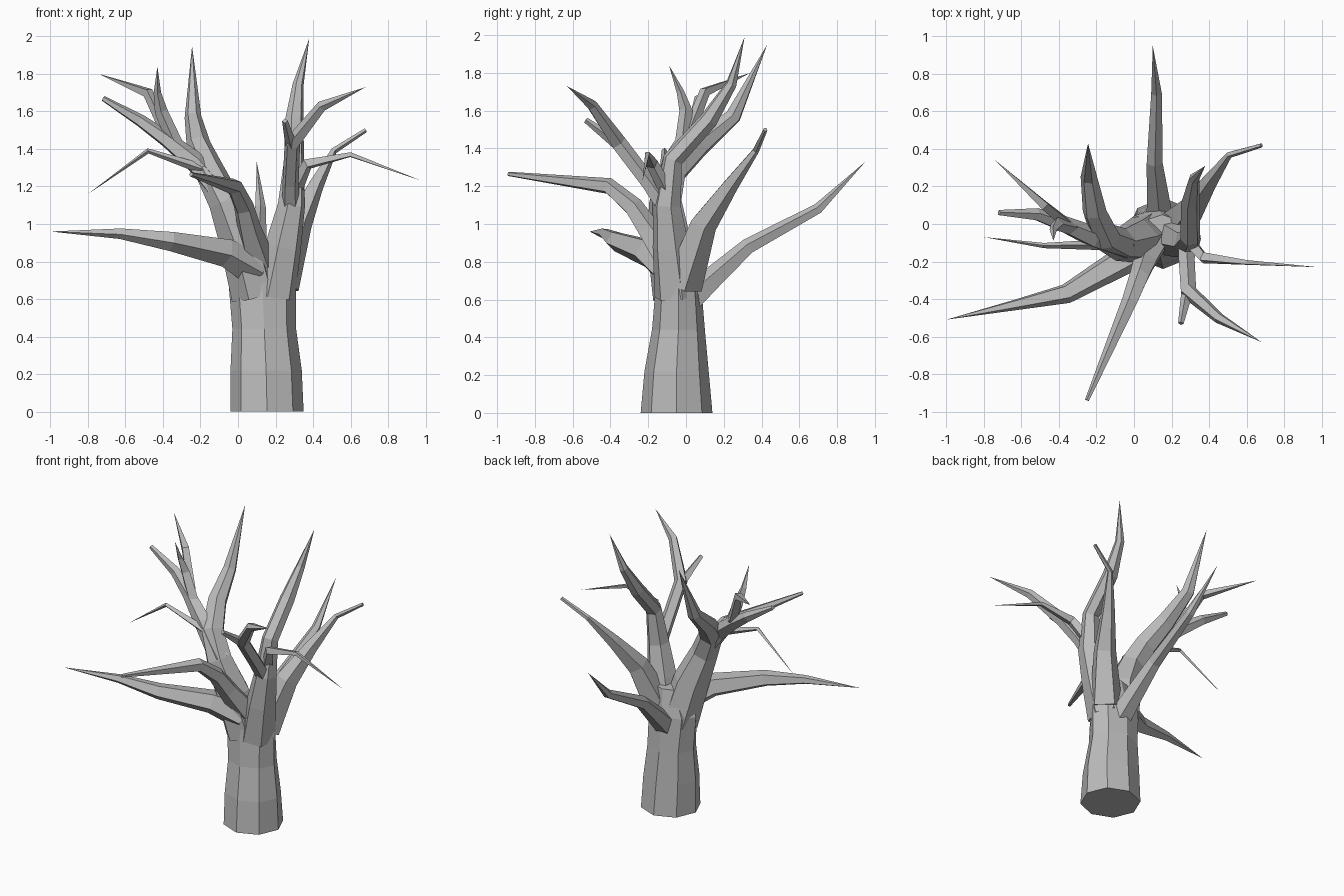
import bpy, bmesh, math
from mathutils import Vector

default_cube = bpy.data.objects.get("Cube")
if default_cube:
    bpy.data.objects.remove(default_cube, do_unlink=True)

bark = bpy.data.materials.new("grey bark")
bark.use_nodes = True
bark.diffuse_color = (.5, .5, .5, 1)
bark.node_tree.nodes["Principled BSDF"].inputs["Base Color"].default_value = bark.diffuse_color


def loft(name, rings):
    """Bridge equal rings of points; a ring of one point closes to a tip."""
    bm = bmesh.new()
    loops = [[bm.verts.new(point) for point in ring] for ring in rings]
    sides = len(loops[0])
    for low, high in zip(loops, loops[1:]):
        for i in range(sides):
            j = (i + 1) % sides
            if len(high) == 1:
                bm.faces.new((low[i], low[j], high[0]))
            else:
                bm.faces.new((low[i], low[j], high[j], high[i]))
    for end in (loops[0], loops[-1]):
        if len(end) > 1:
            bm.faces.new(end)
    bmesh.ops.recalc_face_normals(bm, faces=bm.faces)
    mesh = bpy.data.meshes.new(name)
    bm.to_mesh(mesh)
    bm.free()
    mesh.materials.append(bark)
    tree_part = bpy.data.objects.new(name, mesh)
    bpy.context.collection.objects.link(tree_part)
    return tree_part


def branch(name, sides, *stations):
    """Tapered faceted tube through stations of (x, y, z, radius)."""
    points = [Vector(station[:3]) for station in stations]
    across = None
    rings = []
    for k, point in enumerate(points):
        before = points[max(k - 1, 0)]
        after = points[min(k + 1, len(points) - 1)]
        along = (after - before).normalized()
        if across is None:
            across = along.orthogonal()
        across = (across - along * across.dot(along)).normalized()
        other = along.cross(across)
        radius = stations[k][3]
        if radius == 0:
            rings.append([point])
            continue
        angles = [math.tau * (i + .5) / sides for i in range(sides)]
        rings.append([point + radius * (across * math.cos(a) + other * math.sin(a))
                      for a in angles])
    return loft(name, rings)


def trunk(name, sides, *levels):
    """Oval column through levels of (z, centre x, centre y, radius x, radius y)."""
    angles = [math.tau * i / sides for i in range(sides)]
    return loft(name, [[(cx + rx * math.cos(a), cy + ry * math.sin(a), z) for a in angles]
                       for z, cx, cy, rx, ry in levels])


# Trunk, slightly flared at the foot
trunk("trunk", 8,
      (0, .155, -.05, .195, .19), (.22, .15, -.05, .19, .17),
      (.44, .14, -.04, .17, .14), (.68, .13, -.04, .18, .12),
      (.86, .15, -.04, .11, .09))

# Limb on the right, with its upright continuation
branch("right_limb", 6,
       (.09, -.05, .62, .13), (.02, -.09, .9, .12), (-.07, -.11, 1.12, .09),
       (-.15, -.07, 1.28, .08), (-.21, .07, 1.42, .065), (-.24, .25, 1.57, .045),
       (-.245, .43, 1.95, 0))
branch("right_outer_branch", 5,
       (-.05, -.12, 1.12, .07), (-.22, -.07, 1.32, .06), (-.38, 0, 1.45, .045),
       (-.52, .05, 1.55, .035), (-.72, .06, 1.67, .015))
branch("right_upright_twig", 4,
       (-.33, -.02, 1.42, .04), (-.41, 0, 1.6, .035), (-.43, -.03, 1.7, .02),
       (-.43, -.09, 1.84, 0))
branch("right_back_twig", 4,
       (-.37, .01, 1.47, .035), (-.48, .1, 1.7, .03), (-.74, .34, 1.8, 0))
branch("right_drooping_twig", 4,
       (-.15, -.11, 1.28, .03), (-.48, -.115, 1.39, .014), (-.8, -.07, 1.16, 0))

# Low branches leaving the trunk
branch("low_right_branch", 5,
       (.09, -.09, .76, .1), (-.07, -.2, .85, .08), (-.36, -.37, .91, .055),
       (-.63, -.43, .95, .03), (-1, -.51, .96, 0))
branch("front_branch", 5,
       (.11, -.08, .8, .09), (.06, -.2, .97, .065), (.03, -.28, 1.09, .055),
       (-.02, -.41, 1.2, .045), (-.25, -.94, 1.265, .012))
branch("back_branch", 5,
       (.14, .0, .58, .08), (.13, .13, .7, .065), (.11, .33, .88, .045),
       (.12, .7, 1.08, .03), (.1, .95, 1.33, 0))

# Limb on the left, rising and bending back
branch("left_limb", 6,
       (.19, -.05, .62, .12), (.24, -.08, .88, .1), (.285, -.1, 1.1, .075),
       (.3, -.07, 1.34, .055), (.3, .12, 1.55, .05), (.32, .24, 1.74, .03),
       (.38, .31, 1.99, 0))
branch("left_back_branch", 5,
       (.22, -.02, .68, .11), (.32, .09, 1, .075), (.41, .23, 1.2, .045),
       (.51, .37, 1.39, .018), (.68, .42, 1.5, .012))
branch("left_front_branch", 5,
       (.28, -.09, 1.06, .05), (.28, -.2, 1.22, .045), (.29, -.36, 1.43, .045),
       (.45, -.5, 1.63, .03), (.68, -.63, 1.73, 0))
branch("left_front_stub", 4,
       (.29, -.33, 1.4, .035), (.25, -.53, 1.55, .015))
branch("left_drooping_branch", 4,
       (.3, -.1, 1.17, .04), (.37, -.18, 1.32, .033), (.6, -.205, 1.37, .016),
       (.98, -.23, 1.23, 0))
